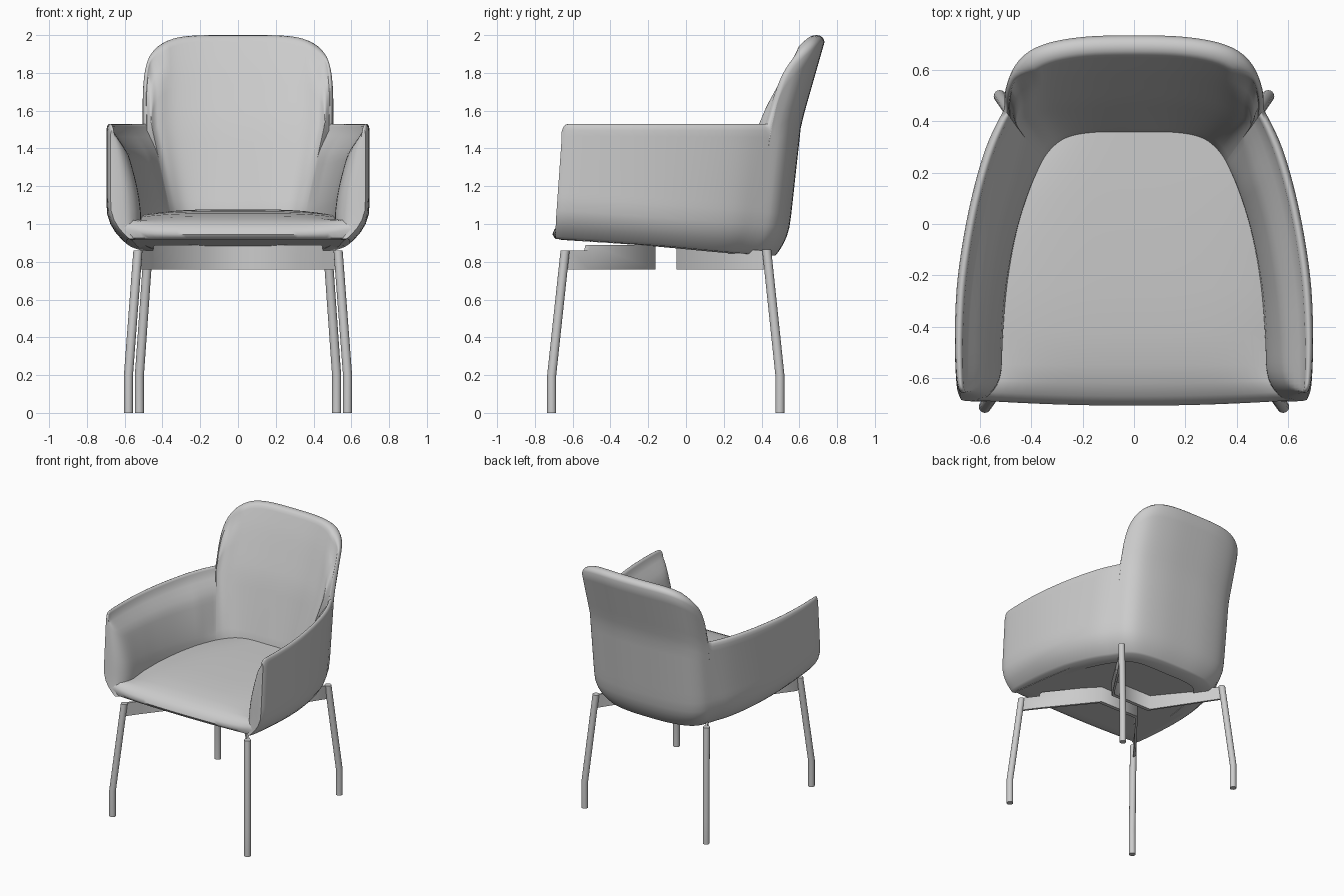
import bpy, bmesh, math
from mathutils import Vector

if "Cube" in bpy.data.objects:
    bpy.data.objects.remove(bpy.data.objects["Cube"])


def clamp(v, lo=0.0, hi=1.0):
    return max(lo, min(hi, v))


def build(name, rings, angle=40):
    """Skin a list of closed rings, cap both ends, smooth by angle."""
    bm = bmesh.new()
    vs = [[bm.verts.new(p) for p in r] for r in rings]
    n = len(rings[0])
    for a, b in zip(vs, vs[1:]):
        for i in range(n):
            j = (i + 1) % n
            bm.faces.new((a[i], a[j], b[j], b[i]))
    for r in (vs[0], vs[-1]):
        for i in range((n - 1) // 2):
            quad = dict.fromkeys((r[i], r[i + 1], r[n - 2 - i], r[n - 1 - i]))
            bm.faces.new(list(quad))
    bmesh.ops.recalc_face_normals(bm, faces=bm.faces)
    me = bpy.data.meshes.new(name)
    bm.to_mesh(me)
    bm.free()
    ob = bpy.data.objects.new(name, me)
    bpy.context.collection.objects.link(ob)
    bpy.ops.object.select_all(action='DESELECT')
    ob.select_set(True)
    bpy.context.view_layer.objects.active = ob
    bpy.ops.object.shade_smooth_by_angle(angle=math.radians(angle))
    return ob


def spline(pts, u):
    """Smooth point on a half plan that is mirrored about x = 0."""
    i = min(int(u), len(pts) - 2)
    t = u - i
    p1, p2 = Vector(pts[i]), Vector(pts[i + 1])
    p0 = Vector(pts[i - 1]) if i else Vector((-pts[1][0], pts[1][1]))
    p3 = Vector(pts[i + 2]) if i + 2 < len(pts) else p2
    return 0.5 * (2 * p1 + (p2 - p0) * t + (2 * p0 - 5 * p1 + 4 * p2 - p3) * t * t
                  + (3 * p1 - p0 - 3 * p2 + p3) * t ** 3)


# Half plans of the wraparound shell, from centre back to arm front
OUTER = [(0, .61), (.2, .604), (.36, .577), (.45, .53), (.505, .45), (.58, .29),
         (.642, .06), (.685, -.2), (.697, -.42), (.691, -.6), (.675, -.655)]
INNER_TOP = [(0, .48), (.18, .475), (.32, .455), (.4, .425), (.46, .385), (.525, .22),
             (.578, .02), (.615, -.22), (.632, -.42), (.64, -.6), (.648, -.65)]
INNER_LOW = [(0, .35), (.15, .35), (.25, .335), (.31, .30), (.355, .24), (.41, .12),
             (.46, -.05), (.495, -.25), (.51, -.43), (.517, -.6), (.535, -.68)]
ARM_Z = 1.53


def outer(u, z, z0):
    x, y = spline(OUTER, u)
    e = clamp(1 - (z - z0) / .2) ** 2.4
    back = clamp((y + .1) / .5)
    front = clamp((-y - .4) / .25)
    slope = .285 if z > ARM_Z else .11 * back
    y += (z - ARM_Z) * slope - .06 * e * back
    y -= .035 * front * clamp((1.5 - z) / .5)
    return Vector((x * (1 - .15 * e), y, z))


def inner(u, z, z0, h):
    t = clamp((z - 1.05) / (ARM_Z - 1.05)) ** (1 + .5 * clamp(u - 4))
    p = spline(INNER_LOW, u).lerp(spline(INNER_TOP, u), t)
    p = Vector((p.x, p.y + .37 * max(0, z - ARM_Z), z))
    # lean out to the rim near the top, and round over at the arm front
    lean = (.08 + .47 * clamp(u - 2.6)) * clamp((z - h + .17) / .135) ** 1.6
    f = clamp((u - 8.6) / 1.4)
    rnd = .85 * (1 - math.sqrt(1 - f * f))
    return p.lerp(outer(u, z, z0), max(lean, rnd))


def top_height(u):
    if u >= 4:
        return ARM_Z - .04 * clamp((u - 9) / 1) ** 3
    x = clamp(spline(OUTER, u).x / .505)
    return ARM_Z + .47 * (1 - x ** 5) ** .2


def shell_ring(u):
    z0 = .875 - .07 * spline(OUTER, u).y
    h = top_height(u)
    zt = h - .035
    levels = [z0 + d for d in (0, .012, .03, .06, .1, .15, .22)]
    levels += [levels[-1] + (zt - levels[-1]) * k / 12 for k in range(1, 13)]
    ring = [outer(u, z, z0) for z in levels]
    o, i = ring[-1], inner(u, zt, z0, h)
    for f, dz in ((.1, .015), (.28, .003), (.5, 0), (.72, .003), (.9, .015)):
        p = o.lerp(i, f)
        ring.append(Vector((p.x, p.y, h - dz)))
    return ring + [inner(u, z, z0, h) for z in reversed(levels)]


# Shell: arms and backrest in one piece
us = sorted([k / 5 for k in range(51)] + [3.5, 3.7, 3.9, 3.95, 3.98, 3.995, 9.7, 9.9])
half = [shell_ring(u) for u in us]
mirrored = [[Vector((-p.x, p.y, p.z)) for p in r] for r in half[:0:-1]]
build("shell", mirrored + half, 60)

# Seat cushion: side profile (y, z, half width), top from back to front, then underside
SEAT = [(.42, 1.078, .27), (.35, 1.078, .31), (.22, 1.078, .39), (.1, 1.077, .44),
        (-.05, 1.073, .48), (-.25, 1.066, .515), (-.42, 1.056, .53), (-.55, 1.04, .54),
        (-.62, 1.022, .555), (-.67, .998, .585), (-.698, .97, .605), (-.707, .945, .60),
        (-.695, .925, .585), (-.66, .916, .57), (-.6, .912, .56), (-.4, .899, .55),
        (-.1, .878, .53), (.15, .861, .48), (.32, .849, .40), (.40, .846, .30),
        (.45, .846, .2), (.45, .9, .2)]
rings = []
for k in range(31):
    s = k / 15 - 1
    ring = []
    for i, (y, z, w) in enumerate(SEAT):
        crown = .022 * s ** 4 if i < 8 else 0
        lift = .03 * s ** 6 if 9 <= i <= 11 else 0
        bow = .02 * s * s * clamp((-y - .5) / .2)
        ring.append((s * w, y + bow, z - crown + lift))
    rings.append(ring)
build("seat", rings, 50)


# Bent tube legs
def leg(name, path, r=.024, sides=16):
    build(name, [[(x + r * math.cos(a), y + r * math.sin(a), z)
                  for a in (2 * math.pi * k / sides for k in range(sides))]
                 for x, y, z in path])


for side, sx in (("left", -1), ("right", 1)):
    leg("front_leg_" + side, [(sx * .58, -.711, 0), (sx * .58, -.711, .2), (sx * .53, -.64, .86)])
    leg("back_leg_" + side, [(sx * .522, .497, 0), (sx * .522, .497, .2), (sx * .475, .427, .865)])


# Flat bars joining each pair of legs under the seat
def bar(name, pts, t=.014):
    pts = [(-x, y, h) for x, y, h in pts] + pts[::-1]
    build(name, [[(x, y - t, .76), (x, y + t, .76), (x, y + t, h), (x, y - t, h)]
                 for x, y, h in pts], 60)


bar("front_bar", [(.525, -.625, .86), (.45, -.525, .86), (.445, -.518, .89), (.17, -.175, .89)])
bar("back_bar", [(.47, .42, .86), (.17, -.035, .885)])
